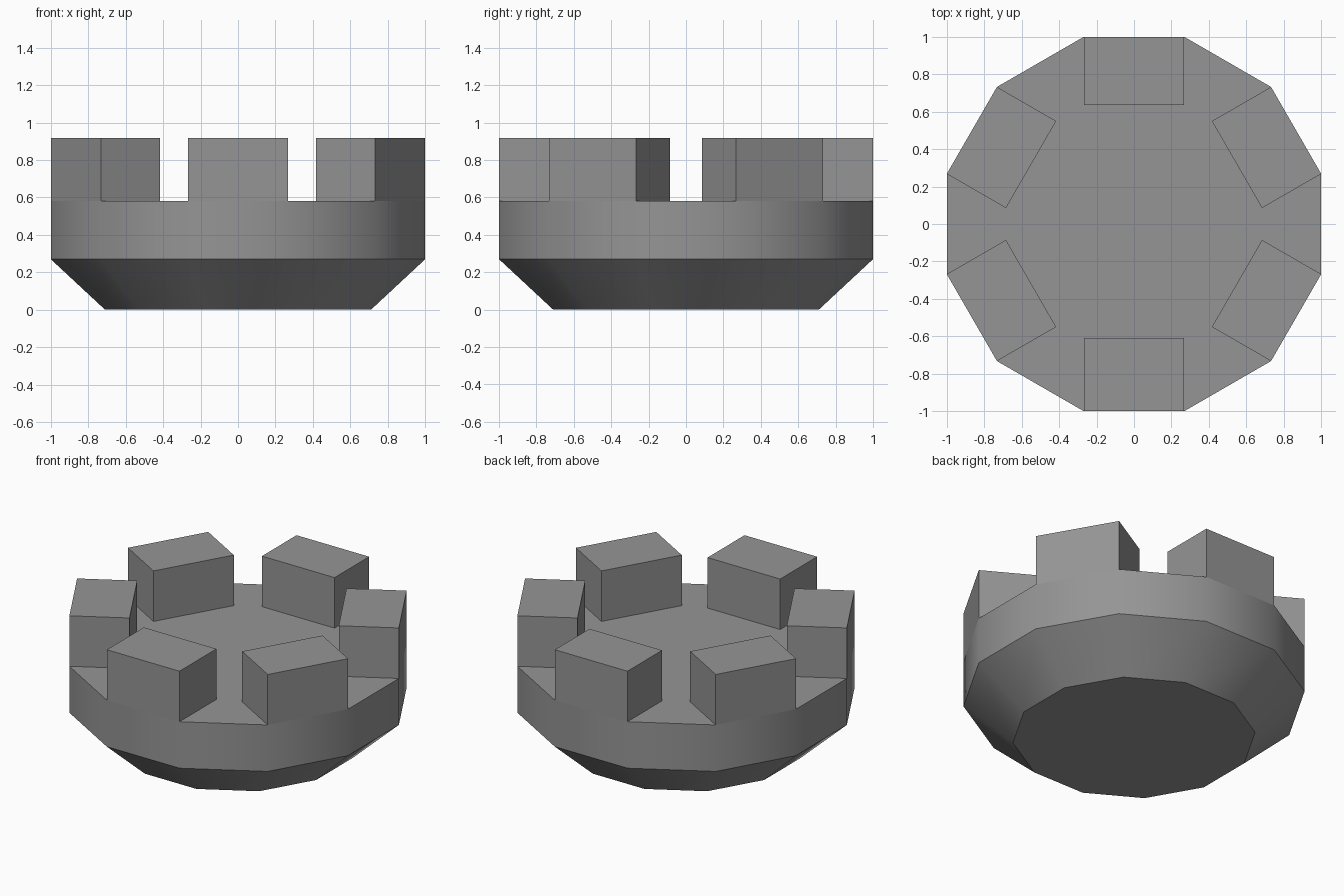
import bpy, bmesh
from math import radians, cos, sin
from mathutils import Vector

if "Cube" in bpy.data.objects:
    bpy.data.objects.remove(bpy.data.objects["Cube"])

SIDES = 12
Z_SHOULDER, Z_DECK, Z_TOP = 0.27, 0.58, 0.917

bm = bmesh.new()


def ring(apothem, z):
    """Twelve-sided ring with flats facing the axes."""
    r = apothem / cos(radians(15))
    return [bm.verts.new((r * cos(radians(15 + 30 * i)), r * sin(radians(15 + 30 * i)), z))
            for i in range(SIDES)]


def lifted(v, z):
    return bm.verts.new((v.co.x, v.co.y, z))


# Tapered base and upright wall, smooth around but creased at the shoulder
foot = ring(0.71, 0)
shoulder = ring(1.0, Z_SHOULDER)
deck = ring(1.0, Z_DECK)
bm.faces.new(foot[::-1])
for low, high in ((foot, shoulder), (shoulder, deck)):
    for i in range(SIDES):
        j = (i + 1) % SIDES
        bm.faces.new((low[i], low[j], high[j], high[i])).smooth = True
for i in range(SIDES):
    bm.edges.get((shoulder[i], shoulder[(i + 1) % SIDES])).smooth = False

# Six battlement blocks on alternate sides; the deck outline runs round them
outline = []
for i in range(0, SIDES, 2):
    a, b = deck[i], deck[i + 1]
    ang = radians(30 + 30 * i)
    depth = 0.39 if (30 + 30 * i) == 270 else 0.365
    inward = Vector((-cos(ang), -sin(ang), 0)) * depth
    a_in, b_in = bm.verts.new(a.co + inward), bm.verts.new(b.co + inward)
    base = [a, b, b_in, a_in]
    top = [lifted(v, Z_TOP) for v in base]
    for k in range(4):
        m = (k + 1) % 4
        bm.faces.new((base[k], base[m], top[m], top[k]))
    bm.faces.new(top)
    outline += [a, a_in, b_in, b]
bm.faces.new(outline)

bmesh.ops.recalc_face_normals(bm, faces=bm.faces)
mesh = bpy.data.meshes.new("battlement_tower_top")
bm.to_mesh(mesh)
bm.free()

# Dark grey stone
stone = bpy.data.materials.new("dark_stone")
stone.diffuse_color = (0.30, 0.30, 0.30, 1)
stone.use_nodes = True
stone.node_tree.nodes["Principled BSDF"].inputs["Base Color"].default_value = stone.diffuse_color
mesh.materials.append(stone)

obj = bpy.data.objects.new("battlement_tower_top", mesh)
bpy.context.collection.objects.link(obj)
